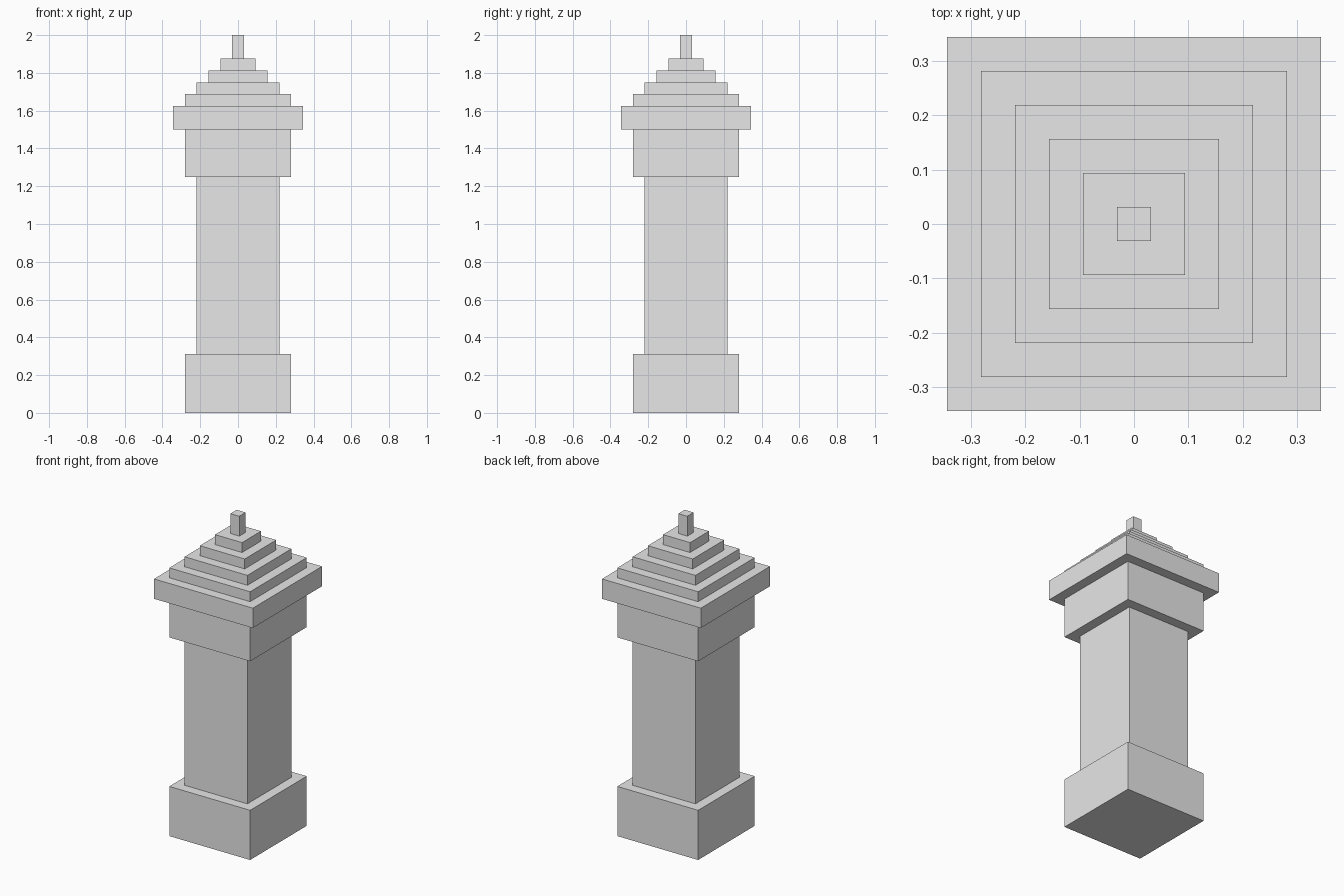
import bpy
import bmesh

default_cube = bpy.data.objects.get("Cube")
if default_cube:
    bpy.data.objects.remove(default_cube, do_unlink=True)

UNIT = 1 / 16  # the pillar is built on a regular block grid

stone = bpy.data.materials.new("light_grey_stone")
stone.use_nodes = True
grey = (0.8, 0.8, 0.8, 1)
stone.diffuse_color = grey
stone.node_tree.nodes["Principled BSDF"].inputs["Base Color"].default_value = grey


def add_block(name, width, height, bottom):
    """Square block centred on the pillar axis, sized in grid units."""
    bm = bmesh.new()
    bmesh.ops.create_cube(bm, size=1)
    for v in bm.verts:
        v.co.x *= width * UNIT
        v.co.y *= width * UNIT
        v.co.z = (bottom + (v.co.z + 0.5) * height) * UNIT
    mesh = bpy.data.meshes.new(name)
    bm.to_mesh(mesh)
    bm.free()
    mesh.materials.append(stone)
    obj = bpy.data.objects.new(name, mesh)
    bpy.context.collection.objects.link(obj)
    return bottom + height


# Plinth, shaft and capital
level = add_block("base_plinth", 9, 5, 0)
level = add_block("shaft", 7, 15, level)
level = add_block("capital", 9, 4, level)
level = add_block("roof_slab", 11, 2, level)

# Stepped pyramid roof
for step, width in enumerate(range(9, 1, -2), start=1):
    level = add_block(f"roof_step_{step}", width, 1, level)

# Finial
add_block("finial", 1, 2, level)
